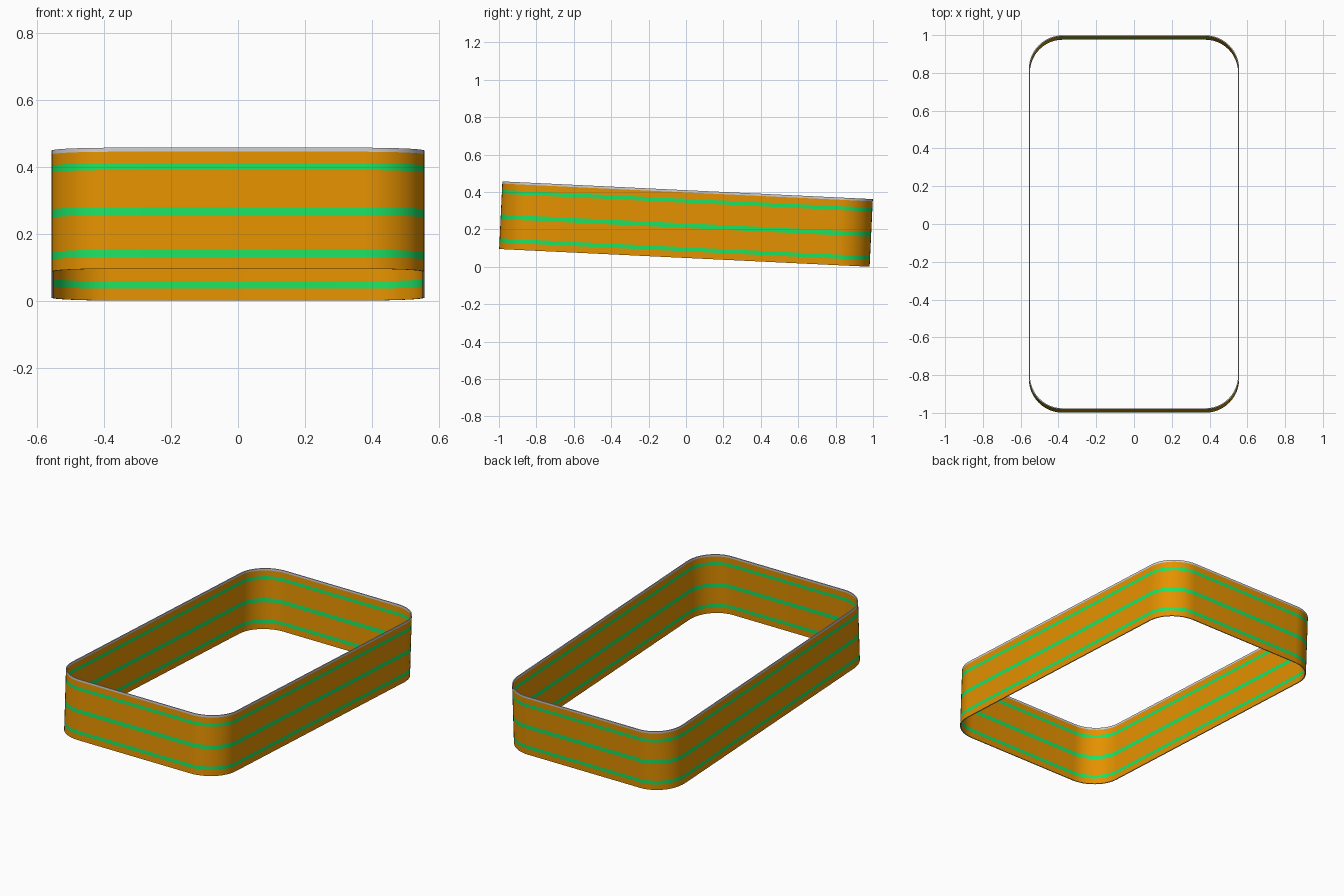
import bpy, bmesh, math
from mathutils import Matrix, Vector

if "Cube" in bpy.data.objects:
    bpy.data.objects.remove(bpy.data.objects["Cube"])

HX, HY, R, H, T = 0.557, 0.9915, 0.18, 0.362, 0.006   # half sizes, corner radius, height, wall
TILT = -math.atan(0.0478)
SEG = 12


def material(name, rgb):
    m = bpy.data.materials.new(name)
    m.diffuse_color = (*rgb, 1)
    m.use_nodes = True
    m.node_tree.nodes["Principled BSDF"].inputs["Base Color"].default_value = m.diffuse_color
    return m


mats = [material("orange band", (0.78, 0.285, 0.0)),
        material("green stripe", (0.012, 0.76, 0.125)),
        material("light grey edge", (0.62, 0.62, 0.64))]


def outline(inset):
    """Rounded rectangle, counter-clockwise."""
    pts, r = [], R - inset
    for k, (sx, sy) in enumerate([(1, 1), (-1, 1), (-1, -1), (1, -1)]):
        for i in range(SEG + 1):
            a = (k + i / SEG) * math.pi / 2
            pts.append((sx * (HX - R) + r * math.cos(a), sy * (HY - R) + r * math.sin(a)))
    return pts


# wall cross-section: (inset, height), up the outside and down the inside
levels = [0, 0.035, 0.057, 0.160, 0.185, 0.295, 0.316, H - 0.012, H]
kinds = [0, 1, 0, 1, 0, 1, 0, 2]
profile = [(0, z) for z in levels] + [(T, z) for z in reversed(levels)]
mat_ids = kinds + [2] + kinds[::-1] + [2]

# sweep the section around the outline
bm = bmesh.new()
rings = [[bm.verts.new((x, y, z)) for x, y in outline(d)] for d, z in profile]
for j, ring in enumerate(rings):
    nxt = rings[(j + 1) % len(rings)]
    for i in range(len(ring)):
        k = (i + 1) % len(ring)
        f = bm.faces.new((ring[i], ring[k], nxt[k], nxt[i]))
        f.material_index = mat_ids[j]

# tilt forward edge up, then stand on the ground and centre
bm.transform(Matrix.Rotation(TILT, 4, 'X'))
ys = [v.co.y for v in bm.verts]
zmin = min(v.co.z for v in bm.verts)
bmesh.ops.translate(bm, verts=bm.verts, vec=Vector((0, -(min(ys) + max(ys)) / 2, -zmin)))
bmesh.ops.recalc_face_normals(bm, faces=bm.faces)

me = bpy.data.meshes.new("striped_band")
bm.to_mesh(me)
bm.free()
for m in mats:
    me.materials.append(m)
band = bpy.data.objects.new("striped_band", me)
bpy.context.collection.objects.link(band)
bpy.context.view_layer.objects.active = band
band.select_set(True)
bpy.ops.object.shade_smooth_by_angle(angle=math.radians(30))
